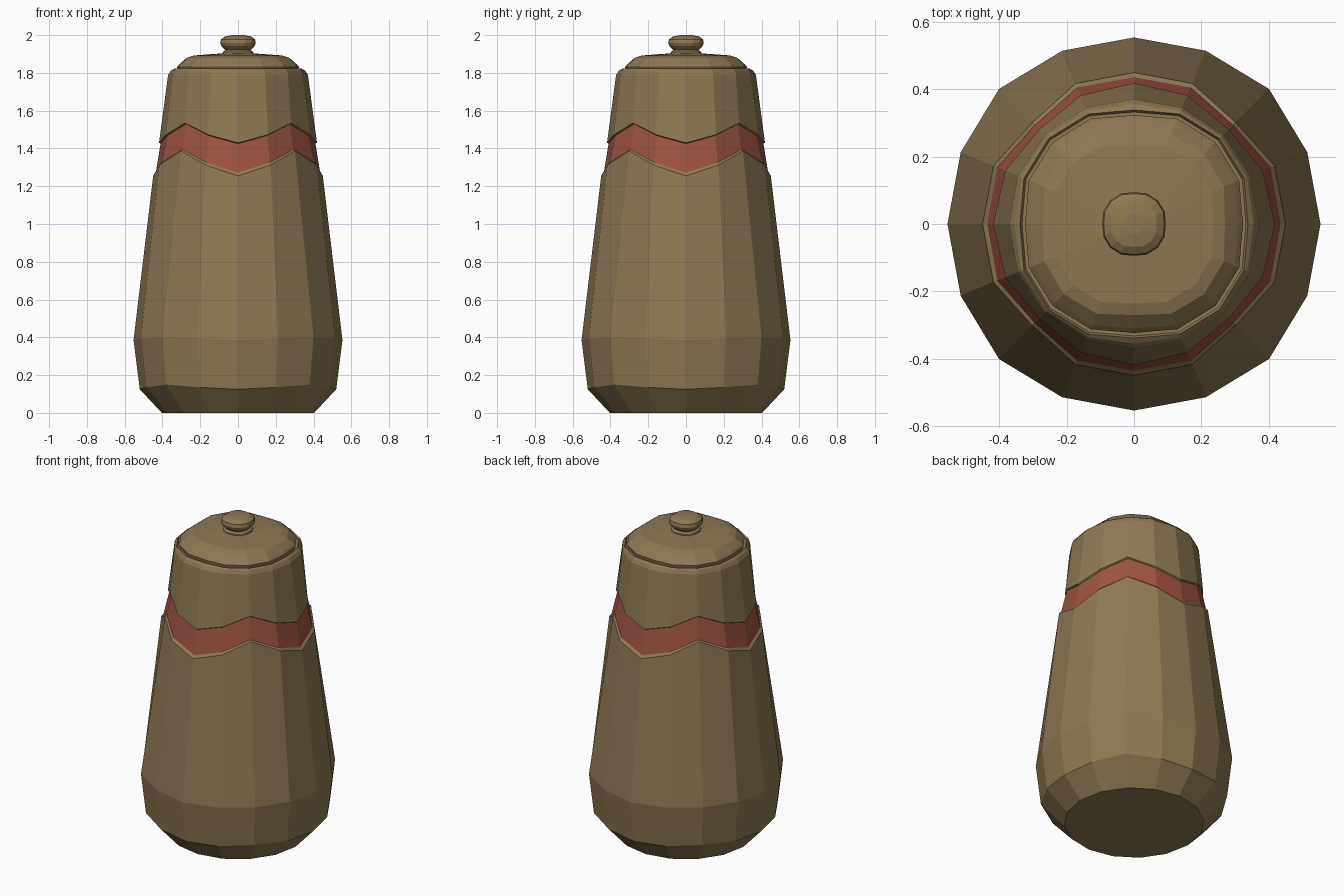
import bpy, bmesh
from math import sin, cos, pi

if "Cube" in bpy.data.objects:
    bpy.data.objects.remove(bpy.data.objects["Cube"])

SIDES = 16


def material(name, rgb):
    m = bpy.data.materials.new(name)
    m.diffuse_color = (*rgb, 1)
    m.use_nodes = True
    m.node_tree.nodes["Principled BSDF"].inputs["Base Color"].default_value = m.diffuse_color
    return m


clay = material("clay", (0.27, 0.19, 0.09))
red = material("red_glaze", (0.34, 0.085, 0.055))


def pick(values, k):
    """Value at the axis, half-way or diagonal column, repeated four times round."""
    if not isinstance(values, tuple):
        return values
    k %= 4
    return values[min(k, 4 - k)]


def loft(name, rings, mat, cap_start=False, cap_end=False):
    """Skin 16-sided rings of (radius, height); either may be an (axis, mid, diagonal) tuple."""
    bm = bmesh.new()
    loops = []
    for r, z in rings:
        loops.append([bm.verts.new((pick(r, k) * cos(2 * pi * k / SIDES),
                                    pick(r, k) * sin(2 * pi * k / SIDES),
                                    pick(z, k))) for k in range(SIDES)])
    for a, b in zip(loops, loops[1:]):
        for k in range(SIDES):
            n = (k + 1) % SIDES
            bm.faces.new((a[k], a[n], b[n], b[k]))
    if cap_start:
        bm.faces.new(loops[0][::-1])
    if cap_end:
        bm.faces.new(loops[-1])
    me = bpy.data.meshes.new(name)
    bm.to_mesh(me)
    bm.free()
    me.materials.append(mat)
    ob = bpy.data.objects.new(name, me)
    bpy.context.collection.objects.link(ob)
    return ob


def sq(r, k=0.06):
    """Slightly squared-off ring."""
    return (r, r * (1 + k * 0.75), r * (1 + k))


# Shared zigzag edges of the band
band_low = ((0.435, 0.438, 0.415), (1.272, 1.325, 1.395))
band_high = ((0.41, 0.405, 0.388), (1.425, 1.468, 1.53))

# Lower body with flared foot and zigzag ledge
loft("lower_body", [
    (0.403, 0.0),
    ((0.52, 0.525, 0.537), (0.125, 0.135, 0.15)),
    ((0.553, 0.556, 0.566), (0.385, 0.395, 0.40)),
    ((0.449, 0.451, 0.426), (1.255, 1.312, 1.388)),
    band_low,
], clay, cap_start=True)

# Recessed red band
loft("zigzag_band", [band_low, band_high], red)

# Upper body with overhanging zigzag lip, shoulder and lid seat
loft("upper_body", [
    band_high,
    ((0.418, 0.413, 0.397), (1.43, 1.473, 1.535)),
    (sq(0.37, 0.01), 1.79),
    (sq(0.355, 0.03), 1.812),
    (sq(0.338), 1.822),
    (sq(0.332), 1.81),
    (sq(0.315), 1.81),
], clay)

# Domed lid
loft("lid", [
    (sq(0.318), 1.81),
    (sq(0.323), 1.832),
    (sq(0.31), 1.847),
    (sq(0.27, 0.09), 1.88),
    (sq(0.235, 0.09), 1.892),
    (sq(0.09), 1.903),
    (sq(0.07), 1.903),
], clay)

# Knob
loft("lid_knob", [
    (sq(0.082), 1.90),
    (sq(0.08), 1.911),
    (sq(0.066), 1.92),
    (sq(0.088), 1.942),
    (sq(0.094), 1.957),
    (sq(0.09), 1.978),
    (sq(0.068), 1.993),
    (sq(0.03), 2.0),
], clay, cap_end=True)
